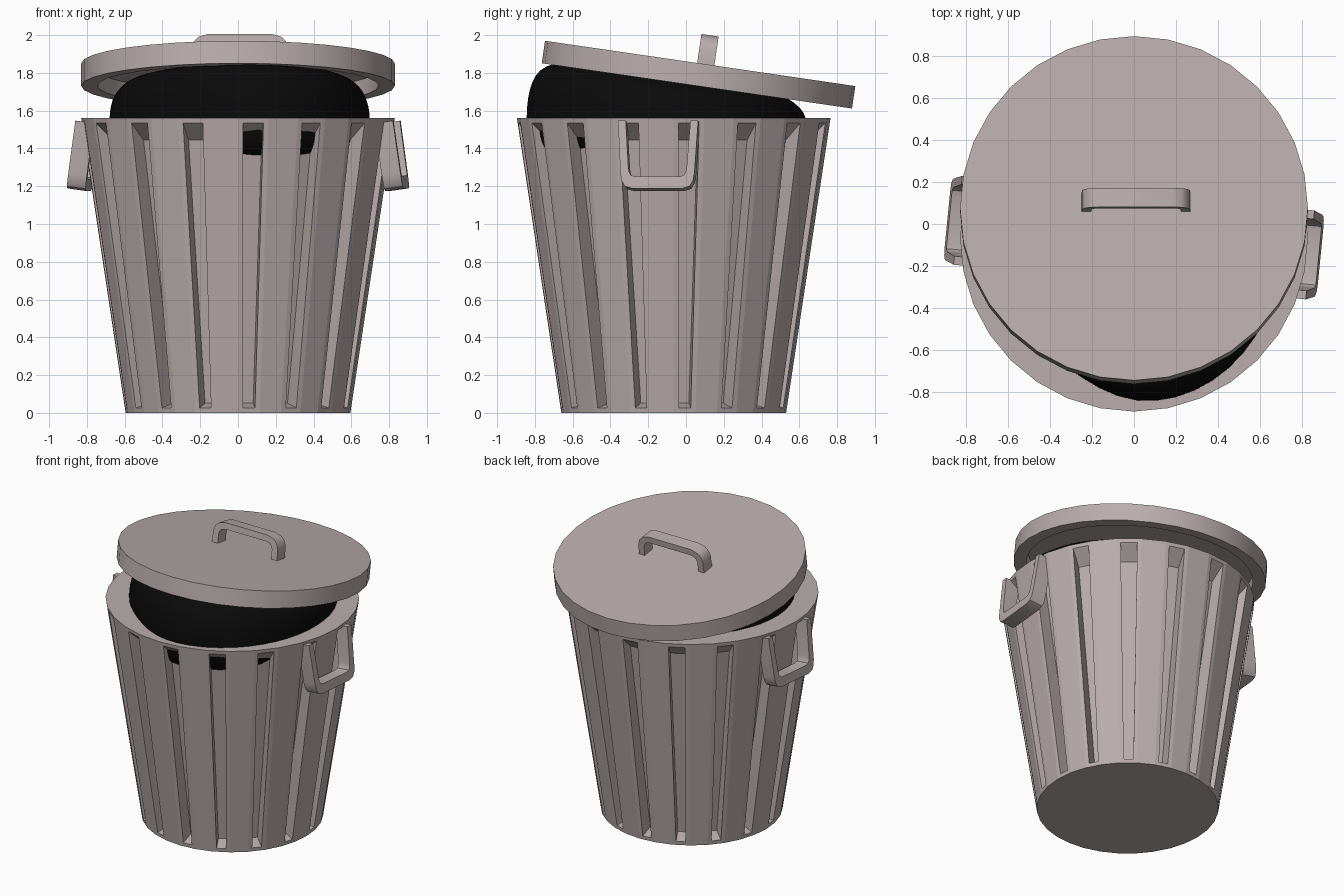
import bpy, bmesh, math
from mathutils import Matrix, Vector

if "Cube" in bpy.data.objects:
    bpy.data.objects.remove(bpy.data.objects["Cube"])

CY = -0.065          # body axis position in y
SIDES = 32
STEP = 360 / SIDES


def material(name, rgb):
    m = bpy.data.materials.new(name)
    m.diffuse_color = (*rgb, 1)
    m.use_nodes = True
    m.node_tree.nodes["Principled BSDF"].inputs["Base Color"].default_value = m.diffuse_color
    return m


METAL = material("dull_metal", (0.49, 0.42, 0.42))
BLACK = material("black_plastic", (0.003, 0.003, 0.003))


def finish(name, bm, mat, matrix=Matrix(), smooth=None):
    bmesh.ops.recalc_face_normals(bm, faces=bm.faces)
    me = bpy.data.meshes.new(name)
    bm.to_mesh(me)
    bm.free()
    ob = bpy.data.objects.new(name, me)
    bpy.context.collection.objects.link(ob)
    me.materials.append(mat)
    ob.matrix_world = matrix
    if smooth:
        bpy.ops.object.select_all(action='DESELECT')
        ob.select_set(True)
        bpy.context.view_layer.objects.active = ob
        bpy.ops.object.shade_smooth_by_angle(angle=math.radians(smooth))
    return ob


# Tapered body with a recessed groove in every second side face
H = 1.56
bm = bmesh.new()
bmesh.ops.create_cone(bm, cap_ends=True, segments=SIDES, radius1=0.595,
                      radius2=0.83, depth=H,
                      matrix=Matrix.Translation((0, 0, H / 2)))
slots = []
for f in bm.faces:
    c = f.calc_center_median()
    if len(f.verts) == 4:
        a = math.degrees(math.atan2(c.y, c.x)) + 90 - STEP / 2
        if round(a / STEP) % 2 == 0:
            slots.append(f)
bmesh.ops.inset_individual(bm, faces=slots, thickness=0.038)
inner = bmesh.ops.extrude_discrete_faces(bm, faces=slots)["faces"]
for f in inner:
    c = f.calc_center_median()
    inward = -Vector((c.x, c.y, 0)).normalized()
    for v in f.verts:
        v.co += inward * 0.10
        v.co.z += -0.09 if v.co.z > H / 2 else 0.025
finish("bin_body", bm, METAL, Matrix.Translation((0, CY, 0)))

# Tilted lid, hollow underneath
LID = Matrix.Translation((0, 0.075, 1.85)) @ Matrix.Rotation(math.radians(-8.3), 4, 'X')
bm = bmesh.new()
bmesh.ops.create_cone(bm, cap_ends=True, segments=SIDES, radius1=0.83,
                      radius2=0.83, depth=0.12,
                      matrix=Matrix.Translation((0, 0, -0.06)))
under = [f for f in bm.faces if f.normal.z < -0.9]
bmesh.ops.inset_region(bm, faces=under, thickness=0.085)
roof = bmesh.ops.extrude_face_region(bm, geom=under)["geom"]
bmesh.ops.translate(bm, vec=(0, 0, 0.085),
                    verts=[g for g in roof if isinstance(g, bmesh.types.BMVert)])
bmesh.ops.delete(bm, geom=[f for f in under if f.is_valid], context='FACES_ONLY')
finish("lid", bm, METAL, LID, smooth=30)


# Bent flat strap: half outlines (outer, inner) mirrored in x, given depth in y
def strap(name, outer, inner, depth, matrix):
    out = outer + [(-x, z) for x, z in reversed(outer)]
    inn = inner + [(-x, z) for x, z in reversed(inner)]
    bm = bmesh.new()
    rows = [[bm.verts.new((x, y, z)) for y in (-depth / 2, depth / 2) for x, z in (o, i)]
            for o, i in zip(out, inn)]
    for p, q in zip(rows, rows[1:]):
        for a, b in ((0, 1), (1, 3), (3, 2), (2, 0)):
            bm.faces.new((p[a], p[b], q[b], q[a]))
    for r in (rows[0], rows[-1]):
        bm.faces.new((r[0], r[1], r[3], r[2]))
    finish(name, bm, METAL, matrix, smooth=30)


# Lid handle
strap("lid_handle",
      [(0.26, -0.01), (0.257, 0.08), (0.245, 0.115), (0.22, 0.14), (0.17, 0.155)],
      [(0.215, -0.01), (0.212, 0.07), (0.205, 0.09), (0.19, 0.103), (0.16, 0.11)],
      0.092, LID @ Matrix.Translation((0.01, 0.03, 0)))

# Side handles, on opposite faces
for name, ang in (("right_handle", 0), ("left_handle", 180)):
    m = (Matrix.Translation((0, CY, 1.54))
         @ Matrix.Rotation(math.radians(ang - 90 - STEP / 2), 4, 'Z')
         @ Matrix.Translation((0, 0.795, 0))
         @ Matrix.Rotation(math.radians(8), 4, 'X'))
    strap(name,
          [(0.213, 0), (0.197, -0.28), (0.19, -0.32), (0.172, -0.35), (0.135, -0.362)],
          [(0.172, 0), (0.155, -0.25), (0.15, -0.275), (0.14, -0.292), (0.12, -0.298)],
          0.10, m)

# Bulging bag: lumpy plan lofted through tilted levels
plan = [0.70, 0.71, 0.72, 0.74, 0.72, 0.70, 0.69, 0.67, 0.66, 0.78, 0.77, 0.73]
levels = [(0.55, 1.30, 0), (0.9, 1.33, 0), (1.03, 1.42, 0), (1.04, 1.57, 0.02),
          (1.01, 1.67, 0.11), (0.88, 1.765, 0.145), (0.45, 1.785, 0.145)]
bm = bmesh.new()
rings = []
for s, z, tilt in levels:
    ring = []
    for i, r in enumerate(plan):
        a = i * math.tau / len(plan)
        y = -0.09 + s * r * math.sin(a)
        ring.append(bm.verts.new((s * r * math.cos(a), y, z - tilt * y)))
    rings.append(ring)
n = len(plan)
for p, q in zip(rings, rings[1:]):
    for i in range(n):
        j = (i + 1) % n
        bm.faces.new((p[i], p[j], q[j], q[i]))
bm.faces.new(rings[0])
bm.faces.new(rings[-1])
bag = finish("rubbish_bag", bm, BLACK)
bag.data.polygons.foreach_set("use_smooth", [True] * len(bag.data.polygons))
sub = bag.modifiers.new("round", 'SUBSURF')
sub.levels = sub.render_levels = 2
